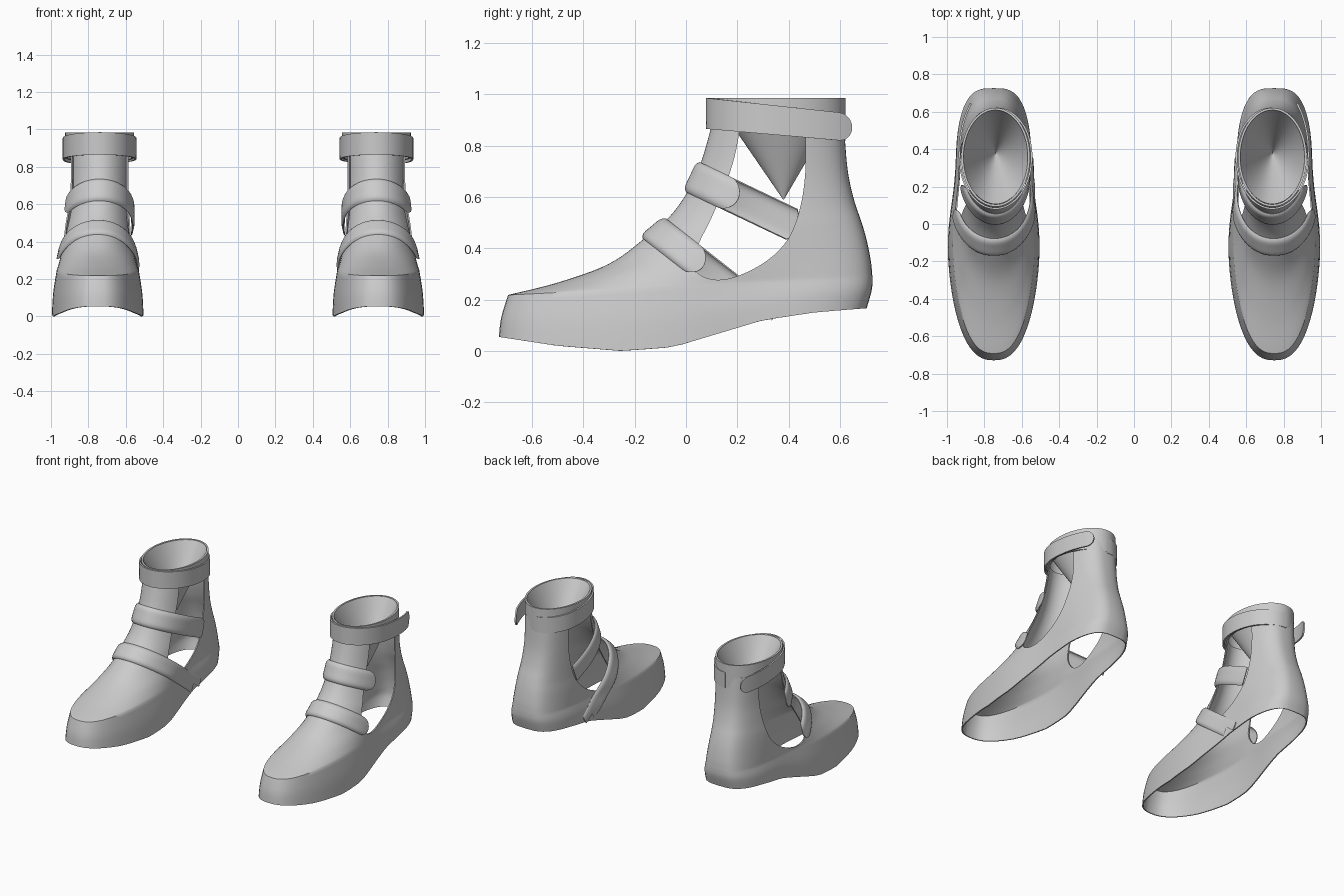
import bpy, math
from mathutils import Vector
from mathutils.bvhtree import BVHTree

if "Cube" in bpy.data.objects:
    bpy.data.objects.remove(bpy.data.objects["Cube"])

CX = 0.75


def spline(pts, n):
    """Catmull-Rom through tuples, n samples per span."""
    out = []
    for i in range(len(pts) - 1):
        p = [Vector(pts[min(max(k, 0), len(pts) - 1)]) for k in (i - 1, i, i + 1, i + 2)]
        for j in range(n):
            t = j / n
            out.append(0.5 * (2 * p[1] + (p[2] - p[0]) * t + (2 * p[0] - 5 * p[1] + 4 * p[2] - p[3]) * t * t
                              + (3 * p[1] - p[0] - 3 * p[2] + p[3]) * t ** 3))
    return out + [Vector(pts[-1])]


def grid(rows, closed):
    n = len(rows[0])
    verts = [v for r in rows for v in r]
    faces = []
    for i in range(len(rows) - 1):
        for j in range(n if closed else n - 1):
            k = (j + 1) % n
            faces.append((i * n + j, i * n + k, (i + 1) * n + k, (i + 1) * n + j))
    return verts, faces


def new_object(name, verts, faces):
    me = bpy.data.meshes.new(name)
    me.from_pydata(verts, [], faces)
    ob = bpy.data.objects.new(name, me)
    bpy.context.collection.objects.link(ob)
    return ob


def finish(ob, thick, cutter=None):
    """Thicken, cut, mirror to the other foot and smooth."""
    if thick:
        m = ob.modifiers.new("thick", 'SOLIDIFY')
        m.thickness, m.offset = thick, 0
    if cutter:
        m = ob.modifiers.new("cut", 'BOOLEAN')
        m.operation, m.object, m.solver = 'DIFFERENCE', cutter, 'EXACT'
    ob.modifiers.new("pair", 'MIRROR').use_mirror_merge = False
    bpy.ops.object.select_all(action='DESELECT')
    ob.select_set(True)
    bpy.context.view_layer.objects.active = ob
    bpy.ops.object.convert(target='MESH')
    bpy.ops.object.shade_smooth_by_angle(angle=math.radians(40))


def sole_z(y):
    """Height of the lower rim along the foot."""
    pts = [(-.73, .055), (-.5, .02), (-.25, 0), (-.05, .015), (.1, .06), (.3, .12), (.5, .15), (.73, .17)]
    for (a, za), (b, zb) in zip(pts, pts[1:]):
        if y <= b:
            t = max(0, (y - a) / (b - a))
            return za + (zb - za) * t
    return .17


# Upper: stacked rings (front y, front z, back y, back z, half width, roundness, rim amount, x shift)
lower = [(-.725, .055, .7, .17, .247, .8, 1, 0), (-.716, .13, .72, .24, .24, .8, .5, 0),
         (-.69, .215, .722, .29, .222, .8, 0, 0)]
upper = [lower[-1], (-.5, .262, .716, .35, .21, .85, 0, 0), (-.3, .335, .7, .43, .195, .9, 0, 0),
         (-.16, .435, .68, .5, .182, .95, 0, 0), (-.04, .545, .65, .59, .173, 1, 0, -.005),
         (.05, .7, .625, .71, .165, 1, 0, -.01), (.11, .9, .61, .9, .163, 1, 0, -.01)]
rings = spline(lower, 4)[:-1] + spline(upper, 6)
N = 72
rows = []
for yf, zf, yb, zb, w, p, rim, sh in rings:
    row = []
    waist = .13 * min(1, max(0, (w - .18) / .04))
    for j in range(N):
        t = 2 * math.pi * j / N
        c, s = math.cos(t), math.sin(t)
        y = (yf + yb) / 2 - (yb - yf) / 2 * c
        z = zf + (zb - zf) * (1 - c) / 2
        z += rim * (sole_z(y) - (.055 + .115 * (1 - c) / 2))
        q = p * (1 - .28 * max(0, -c) ** .7)      # fuller heel
        x = math.copysign(abs(s) ** q, s) * w * (1 - waist * math.exp(-((y - .25) / .25) ** 2))
        row.append(Vector((CX + sh + x, y, z)))
    rows.append(row)
v, f = grid(rows, True)
tree = BVHTree.FromPolygons(v, f)
shell = new_object("shoe_upper", v, f)

# Side opening cutter, through both sides
hole = spline([(.21, .865), (.19, .76), (.155, .65), (.1, .52), (.055, .43), (.025, .355), (.05, .3),
               (.12, .277), (.21, .295), (.32, .355), (.4, .44), (.445, .56), (.465, .7), (.465, .865)], 4)
n = len(hole)
cv = [(x, y, z) for x in (.3, 1.2) for y, z in hole]
cf = [tuple(range(n))[::-1], tuple(range(n, 2 * n))]
cf += [(i, (i + 1) % n, n + (i + 1) % n, n + i) for i in range(n)]
cutter = new_object("opening_cutter", cv, cf)
cutter.hide_render = True
finish(shell, .008, cutter)
bpy.data.objects.remove(cutter)

V = [math.sin(math.radians(a)) for a in range(-90, 91, 15)]


def hit(o, d, off):
    loc, nor, _, _ = tree.ray_cast(o, d)
    if loc is None:
        loc = tree.find_nearest(o + d * .25)[0]
    return loc + d * off


def strap(name, apex, slope, depth, half, inner, outer, tip):
    """Padded band that hugs the upper in a tilted plane; rounded at the outer end."""
    a = Vector((0, math.cos(slope), -math.sin(slope)))
    nrm = Vector((0, math.sin(slope), math.cos(slope)))
    o = Vector((CX - .005, *apex)) + a * depth
    out = []
    for s in V:
        end = outer - tip * (1 - math.sqrt(max(0, 1 - s * s)))
        row = []
        for j in range(49):
            ph = math.radians(inner + (end - inner) * j / 48)
            d = Vector((math.sin(ph), 0, 0)) - a * math.cos(ph)
            row.append(hit(o + nrm * half * s, d, .007 + .015 * (1 - s ** 6)))
        out.append(row)
    finish(new_object(name, *grid(out, False)), .006)


strap("lower_strap", (-.14, .49), math.radians(38), .2, .056, -153, 106, 14)
strap("upper_strap", (.01, .685), math.radians(25.5), .15, .062, -150, 110, 16)

# Ankle cuff
cuff = []
for k in range(5):
    row = []
    for j in range(N):
        t = 2 * math.pi * j / N
        y = .357 - .258 * math.cos(t)
        lo = .875 - .05 * (1 - math.cos(t)) / 2
        row.append((CX - .01 + .178 * math.sin(t), y, lo + (.985 - lo) * k / 4))
    cuff.append(row)
finish(new_object("ankle_cuff", *grid(cuff, True)), .012)

# Funnel-shaped lining that closes the opening, sinking to a point
rim = [(CX - .01 + .174 * math.sin(2 * math.pi * j / N), .36 - .253 * math.cos(2 * math.pi * j / N))
       for j in range(N)]
lining = [[(x + (CX - .01 - x) * k, y + (.38 - y) * k, .985 - .398 * k) for x, y in rim]
          for k in (0, .25, .5, .75, .995)]
finish(new_object("inner_lining", *grid(lining, True)), 0)

# Ankle strap: round the cuff, then a rounded tail on the outer side
path = []
for a in range(-180, 91, 10):
    g = min(1, (a + 180) / 60)
    path.append(((.18 + .012 * g) * math.sin(math.radians(a)) - .01,
                 .357 - (.26 + .014 * g) * math.cos(math.radians(a))))
path += [(.18, .44), (.168, .52), (.147, .59), (.122, .645)]
path = spline(path, 3)
lengths = [0]
for a, b in zip(path, path[1:]):
    lengths.append(lengths[-1] + (b - a).length)


def along(d):
    for i in range(len(path) - 1):
        if d <= lengths[i + 1]:
            return path[i].lerp(path[i + 1], (d - lengths[i]) / (lengths[i + 1] - lengths[i]))
    return path[-1]


band = []
for s in V:
    end = lengths[-1] - .055 * (1 - math.sqrt(max(0, 1 - s * s)))
    row = []
    for j in range(91):
        x, y = along(end * j / 90)
        row.append((CX + x, y, .925 - .055 * (y - .083) / .56 + (.06 - .006 * (y - .083) / .56) * s))
    band.append(row)
finish(new_object("ankle_strap", *grid(band, False)), .01)
